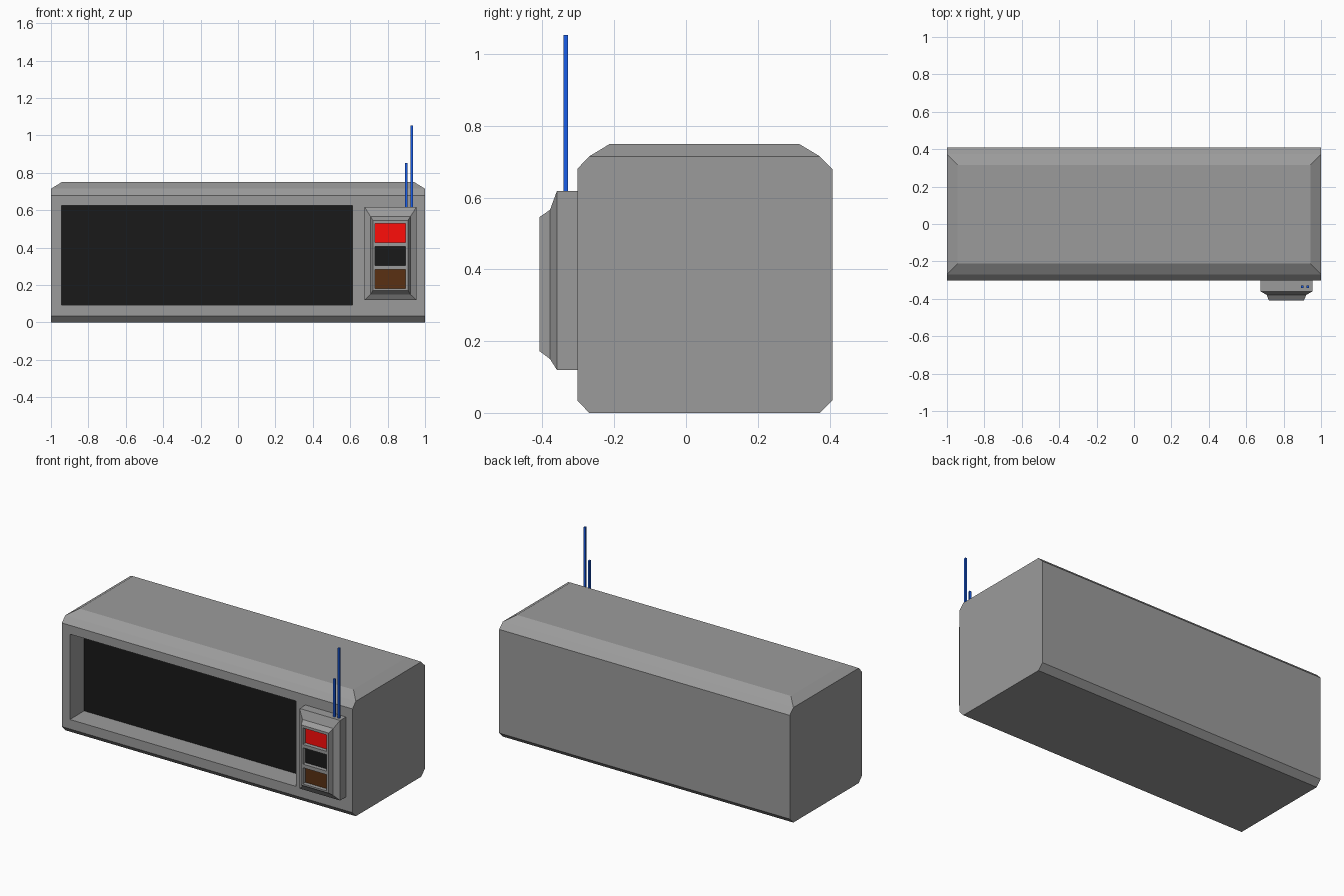
import bpy, bmesh

if "Cube" in bpy.data.objects:
    bpy.data.objects.remove(bpy.data.objects["Cube"])

FRONT, BACK = -0.303, 0.408
GREY, BLACK = (0.33, 0.33, 0.33), (0.01, 0.01, 0.01)
BROWN, RED, BLUE = (0.1, 0.03, 0.006), (1.0, 0.004, 0.003), (0.01, 0.11, 0.8)


def finish(bm, name, colour, recalc=True):
    bmesh.ops.remove_doubles(bm, verts=bm.verts, dist=1e-5)
    if recalc:
        bmesh.ops.recalc_face_normals(bm, faces=bm.faces)
    mesh = bpy.data.meshes.new(name)
    bm.to_mesh(mesh)
    bm.free()
    obj = bpy.data.objects.new(name, mesh)
    bpy.context.collection.objects.link(obj)
    mat = bpy.data.materials.new(name + "_colour")
    mat.diffuse_color = (*colour, 1)
    mat.use_nodes = True
    mat.node_tree.nodes["Principled BSDF"].inputs["Base Color"].default_value = mat.diffuse_color
    mesh.materials.append(mat)
    return obj


def face(bm, pts):
    bm.faces.new([bm.verts.new(p) for p in pts])


def loft(bm, rings):
    for a, b in zip(rings, rings[1:]):
        n = len(a)
        for i in range(n):
            j = (i + 1) % n
            face(bm, [a[i], a[j], b[j], b[i]])


def rect_xz(x0, x1, z0, z1, y):
    return [(x0, y, z0), (x1, y, z0), (x1, y, z1), (x0, y, z1)]


def rect_xy(x, y0, y1, z):
    return [(-x, y0, z), (x, y0, z), (x, y1, z), (-x, y1, z)]


def front_with_wells(bm, xs, zs, y, depth):
    """Grid face; every odd cell is an open well. Returns the well floors."""
    floors = []
    for i in range(len(xs) - 1):
        for k in range(len(zs) - 1):
            cell = (xs[i], xs[i + 1], zs[k], zs[k + 1])
            if i % 2 and k % 2:
                floor = rect_xz(*cell, y + depth)
                loft(bm, [rect_xz(*cell, y), floor])
                floors.append(floor)
            else:
                face(bm, rect_xz(*cell, y))
    return floors


def plate(name, pts, colour):
    bm = bmesh.new()
    face(bm, pts)
    finish(bm, name, colour, recalc=False)


# Cabinet: chamfered profile along x, bevelled top, recessed front
bm = bmesh.new()
profile = [(FRONT, 0.68), (-0.27, 0.715), (0.373, 0.715), (BACK, 0.68),
           (BACK, 0.035), (0.373, 0), (-0.27, 0), (FRONT, 0.035)]
for i in (0, 2, 3, 4, 5, 6):
    (y0, z0), (y1, z1) = profile[i], profile[i + 1]
    face(bm, [(-1, y0, z0), (1, y0, z0), (1, y1, z1), (-1, y1, z1)])
for x in (-1, 1):
    face(bm, [(x, y, z) for y, z in profile])
top = rect_xy(0.943, -0.212, 0.315, 0.75)
loft(bm, [rect_xy(1, -0.27, 0.373, 0.715), top])
face(bm, top)
screen = front_with_wells(bm, [-1, -0.945, 0.612, 1],
                          [0.035, 0.094, 0.625, 0.68], FRONT, 0.14)
finish(bm, "cabinet", GREY)
plate("screen", screen[0], BLACK)

# Control panel: stepped housing with three recessed windows
bm = bmesh.new()
rings = [rect_xz(0.676, 0.955, 0.12, 0.618, FRONT),
         rect_xz(0.676, 0.955, 0.12, 0.618, -0.36),
         rect_xz(0.709, 0.921, 0.15, 0.566, -0.379),
         rect_xz(0.721, 0.909, 0.172, 0.546, -0.408)]
loft(bm, rings)
face(bm, rings[0])
windows = front_with_wells(
    bm, [0.721, 0.732, 0.895, 0.909],
    [0.172, 0.182, 0.283, 0.305, 0.407, 0.428, 0.530, 0.546], -0.408, 0.025)
finish(bm, "control_panel", GREY)
for name, floor, colour in zip(("lower_button", "middle_button", "upper_button"),
                               windows, (BROWN, BLACK, RED)):
    plate(name, floor, colour)

# Antennas: thin square rods
for name, x, tip in (("short_antenna", 0.899, 0.853), ("tall_antenna", 0.929, 1.053)):
    bm = bmesh.new()
    bmesh.ops.create_cube(bm, size=1)
    bmesh.ops.scale(bm, verts=bm.verts, vec=(0.012, 0.012, tip - 0.61))
    bmesh.ops.translate(bm, verts=bm.verts, vec=(x, -0.335, (tip + 0.61) / 2))
    finish(bm, name, BLUE)
